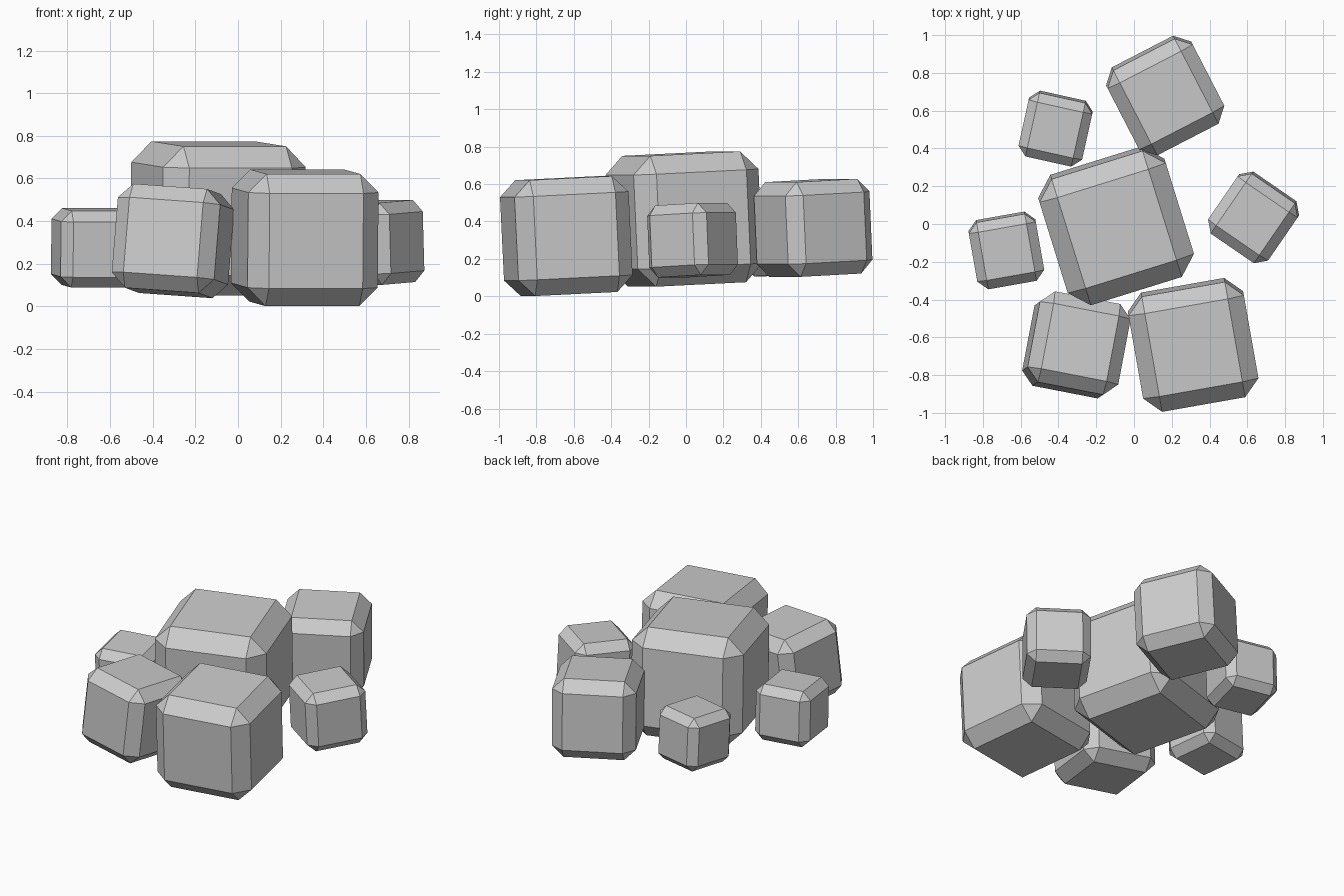
import bpy, bmesh
from math import radians
from mathutils import Matrix, Euler

if "Cube" in bpy.data.objects:
    bpy.data.objects.remove(bpy.data.objects["Cube"])

BEVEL = 0.14  # chamfer as a share of the block size


def block(name, size, centre, tilt_x, tilt_y, yaw):
    """Chamfered cube with a slight lean."""
    bm = bmesh.new()
    bmesh.ops.create_cube(bm, size=size)
    bmesh.ops.bevel(bm, geom=bm.edges[:], offset=size * BEVEL,
                    offset_type='OFFSET', segments=1, affect='EDGES')
    mesh = bpy.data.meshes.new(name)
    bm.to_mesh(mesh)
    bm.free()
    obj = bpy.data.objects.new(name, mesh)
    obj.location = centre
    obj.rotation_euler = Euler((radians(tilt_x), radians(tilt_y), radians(yaw)))
    bpy.context.collection.objects.link(obj)
    return obj


# Cluster of stones: name, size, centre, tilt x, tilt y, yaw
STONES = [
    ("centre_stone", 0.70, (-0.095, -0.01, 0.413), 2.7, 0, 17.3),
    ("front_right_stone", 0.62, (0.313, -0.64, 0.322), 2.8, 0, 10),
    ("front_left_stone", 0.49, (-0.305, -0.64, 0.307), -4, 4, -11),
    ("left_stone", 0.36, (-0.676, -0.14, 0.275), 2.8, 0, 10),
    ("back_left_stone", 0.345, (-0.415, 0.505, 0.285), 2.8, 0, -12.5),
    ("right_stone", 0.385, (0.633, 0.035, 0.30), 2.8, 0, -34.5),
    ("back_right_stone", 0.507, (0.165, 0.68, 0.366), 2.8, 0, 27.3),
]
for stone in STONES:
    block(*stone)
